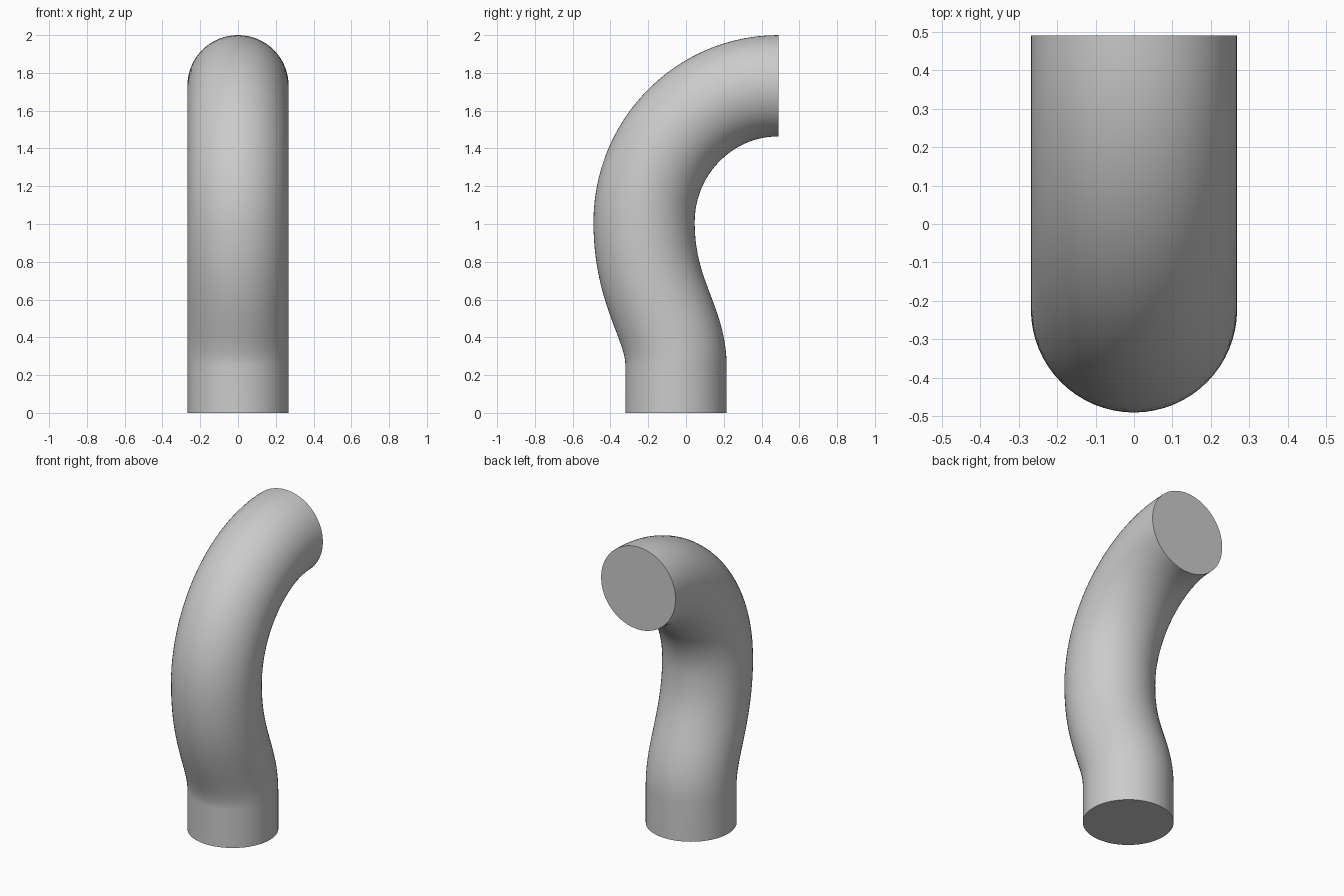
import bpy, bmesh, math
from mathutils import Vector
from mathutils.geometry import interpolate_bezier

cube = bpy.data.objects.get("Cube")
if cube:
    bpy.data.objects.remove(cube, do_unlink=True)

RADIUS = 0.268
SIDES = 64
STEPS = 28


def point(y, z):
    return Vector((0, y, z))


# Centre line: straight foot, gentle lean forward, quarter bend to the back
foot, neck = point(-0.053, 0), point(-0.053, 0.25)
belly, mouth = point(-0.222, 1.01), point(0.49, 1.732)
lean = interpolate_bezier(neck, neck + point(0, 0.23),
                          belly - point(0, 0.38), belly, STEPS)
bend = interpolate_bezier(belly, belly + point(0, 0.397),
                          mouth - point(0.394, 0), mouth, STEPS)
path = [foot] + lean + bend[1:]

# Sweep a circle along the centre line
bm = bmesh.new()
rings = []
for i, p in enumerate(path):
    if i < 2:
        tangent = point(0, 1)
    elif i == len(path) - 1:
        tangent = point(1, 0)
    else:
        tangent = (path[i + 1] - path[i - 1]).normalized()
    side = Vector((1, 0, 0))
    across = tangent.cross(side)
    ring = []
    for k in range(SIDES):
        a = math.tau * k / SIDES
        ring.append(bm.verts.new(p + RADIUS * (math.cos(a) * side + math.sin(a) * across)))
    rings.append(ring)

for lower, upper in zip(rings, rings[1:]):
    for k in range(SIDES):
        n = (k + 1) % SIDES
        bm.faces.new((lower[k], lower[n], upper[n], upper[k]))

# Flat end caps
bm.faces.new(rings[0][::-1])
bm.faces.new(rings[-1])
bmesh.ops.recalc_face_normals(bm, faces=bm.faces)

mesh = bpy.data.meshes.new("bent_pipe")
bm.to_mesh(mesh)
bm.free()
pipe = bpy.data.objects.new("bent_pipe", mesh)
bpy.context.collection.objects.link(pipe)

# Plain grey
grey = bpy.data.materials.new("light_grey")
grey.use_nodes = True
colour = (0.6, 0.6, 0.6, 1)
grey.diffuse_color = colour
grey.node_tree.nodes["Principled BSDF"].inputs["Base Color"].default_value = colour
mesh.materials.append(grey)

# Smooth sides with crisp cap edges
bpy.ops.object.select_all(action='DESELECT')
pipe.select_set(True)
bpy.context.view_layer.objects.active = pipe
bpy.ops.object.shade_smooth_by_angle(angle=math.radians(40))
